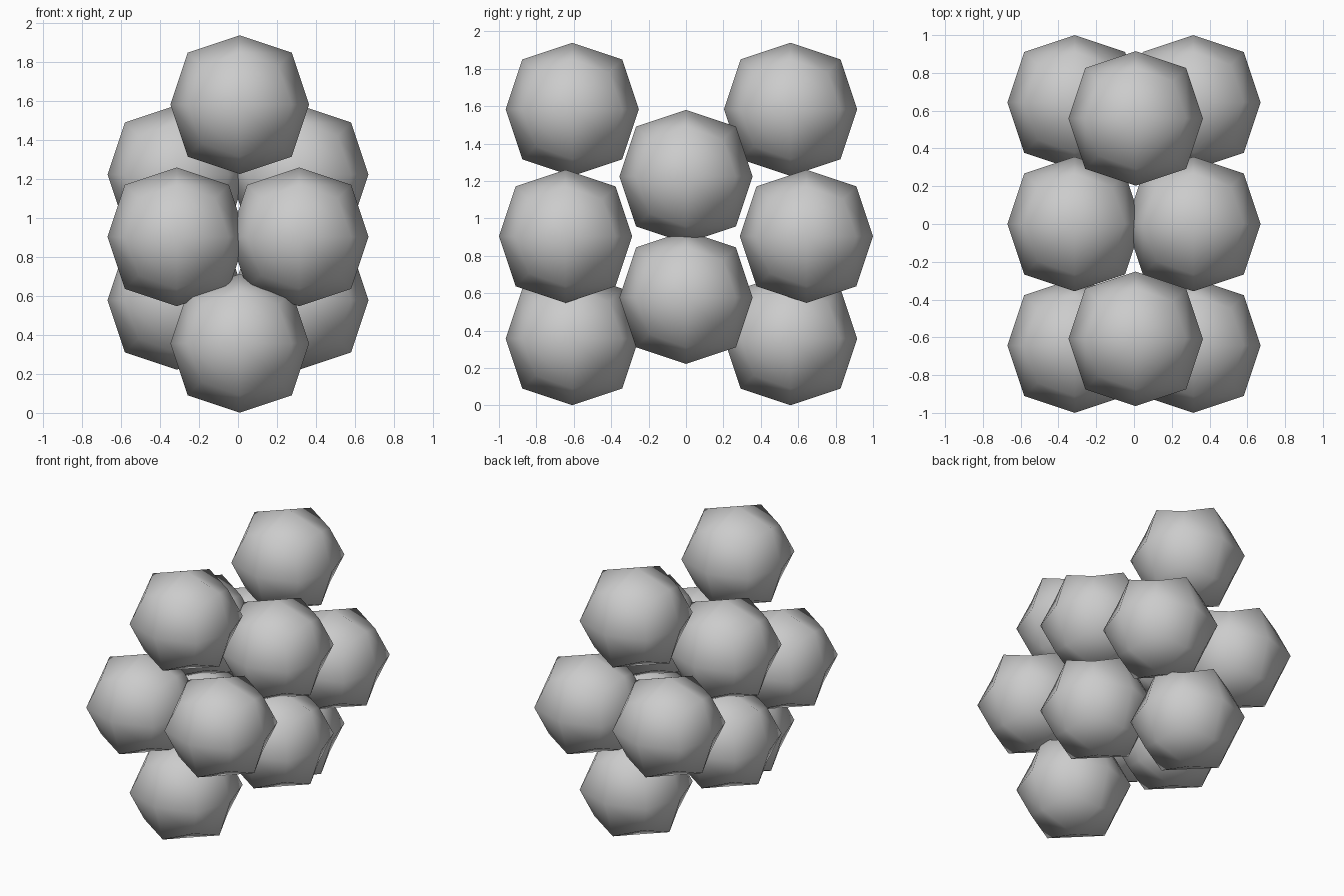
import bpy

if "Cube" in bpy.data.objects:
    bpy.data.objects.remove(bpy.data.objects["Cube"])

R = 0.356  # distance from centre to each of the six axis points


def ball(name, x, y, z):
    """Low-poly ball: a cube rounded once by subdivision, smooth shaded."""
    bpy.ops.mesh.primitive_cube_add(size=2 * R, location=(x, y, z))
    obj = bpy.context.object
    obj.name = name
    mod = obj.modifiers.new("round", 'SUBSURF')
    mod.levels = mod.render_levels = 1
    mod.use_limit_surface = False
    bpy.ops.object.modifier_apply(modifier=mod.name)
    bpy.ops.object.shade_smooth()
    return obj


# Side balls, mirrored left and right
for side, sx in (("left", -0.314), ("right", 0.314)):
    ball(f"middle_front_ball_{side}", sx, -0.644, 0.904)
    ball(f"middle_back_ball_{side}", sx, 0.644, 0.904)
    ball(f"inner_upper_ball_{side}", sx, 0, 1.224)
    ball(f"inner_lower_ball_{side}", sx, 0, 0.578)

# Centre-line balls at the top and bottom
for level, z in (("bottom", 0.357), ("top", 1.583)):
    ball(f"{level}_front_ball", 0.009, -0.608, z)
    ball(f"{level}_back_ball", 0.009, 0.559, z)
